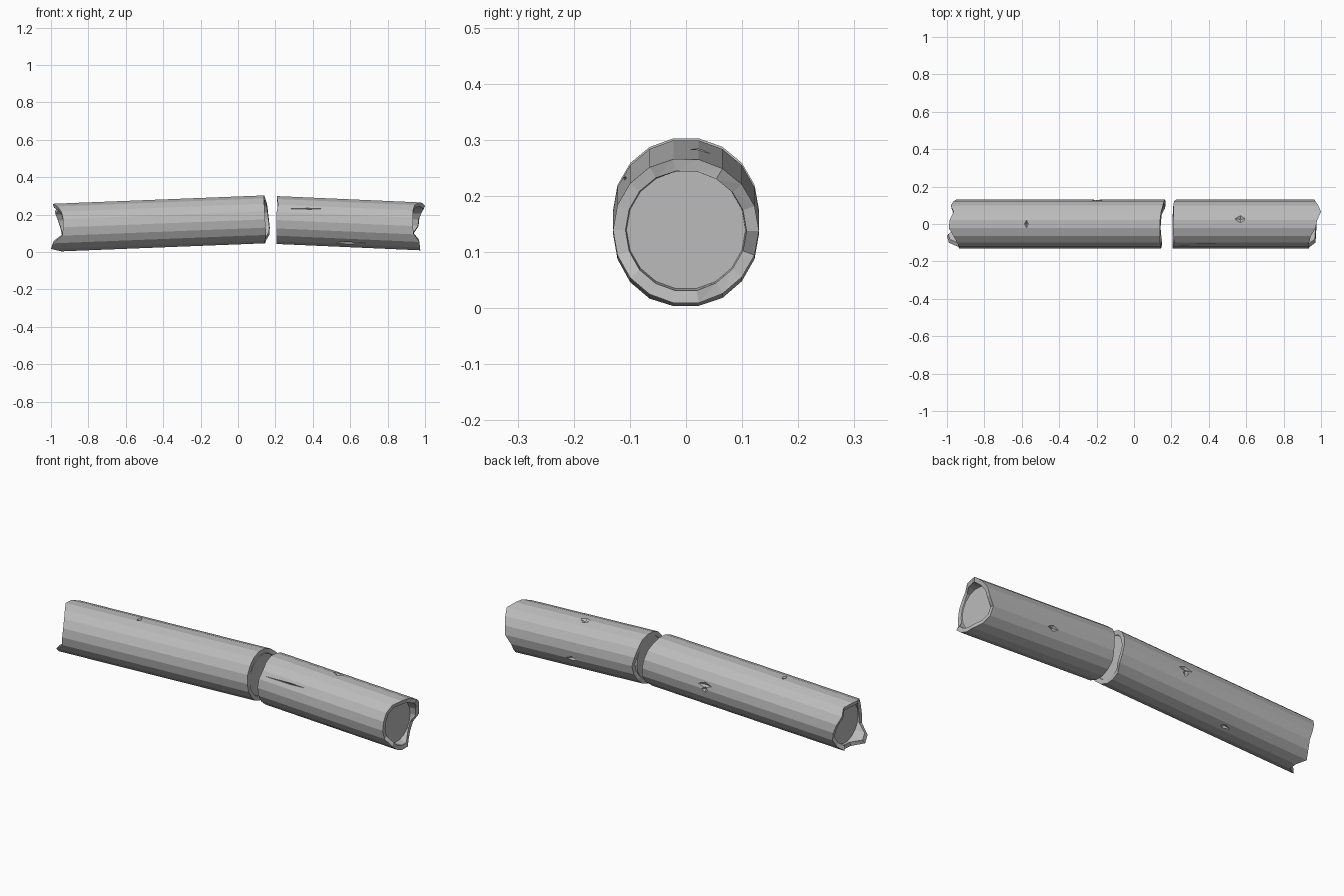
import bpy, bmesh, math
from mathutils import Vector

if "Cube" in bpy.data.objects:
    bpy.data.objects.remove(bpy.data.objects["Cube"])

SIDES, R, R_IN = 18, 0.13, 0.106

stone = bpy.data.materials.new("grey_stone")
stone.use_nodes = True
grey = (0.5, 0.5, 0.5, 1)
stone.diffuse_color = grey
bsdf = stone.node_tree.nodes["Principled BSDF"]
bsdf.inputs["Base Color"].default_value = grey
bsdf.inputs["Roughness"].default_value = 0.9


def finish(bm, name):
    bmesh.ops.recalc_face_normals(bm, faces=bm.faces[:])
    mesh = bpy.data.meshes.new(name)
    bm.to_mesh(mesh)
    bm.free()
    mesh.materials.append(stone)
    ob = bpy.data.objects.new(name, mesh)
    bpy.context.collection.objects.link(ob)
    return ob


def bridge(bm, a, b, tri=False):
    for i in range(SIDES):
        j = (i + 1) % SIDES
        if tri:
            bm.faces.new((a[i], a[j], b[j]))
            bm.faces.new((a[i], b[j], b[i]))
        else:
            bm.faces.new((a[i], a[j], b[j], b[i]))


def column_piece(name, axis, start, end, start_floor, end_floor):
    """Tilted 18-sided shaft; start and end list the rim reach round the circle."""
    bm = bmesh.new()

    def ring(radius, reach):
        verts = []
        for i, x in enumerate(reach):
            a = math.tau * i / SIDES
            verts.append(bm.verts.new((x, radius * math.cos(a),
                                       axis(x) + radius * math.sin(a))))
        return verts

    outer = [ring(R, start), ring(R, end)]
    bridge(bm, outer[0], outer[1])
    for rim, reach, floor in ((outer[0], start, start_floor),
                              (outer[1], end, end_floor)):
        # rim top, inner wall and sunken core
        lip = ring(R_IN + 0.002, [x + 0.1 * (floor - x) for x in reach])
        core = ring(R_IN, [floor] * SIDES)
        bridge(bm, rim, lip, True)
        bridge(bm, lip, core, True)
        bm.faces.new(core)
    return finish(bm, name)


def chip(piece, axis, x, angle, length, width, depth=0.012):
    """Cut a small diamond-shaped nick into the shaft surface."""
    a = math.radians(angle)
    out = Vector((0, math.cos(a), math.sin(a)))
    side = Vector((0, -math.sin(a), math.cos(a)))
    along = Vector((1, 0, 0))
    mid = Vector((x, 0, axis(x))) + out * R
    bm = bmesh.new()
    corners = [bm.verts.new(mid + v + out * 0.006) for v in
               (along * length, side * width, along * -length, side * -width)]
    poles = [bm.verts.new(mid - out * depth), bm.verts.new(mid + out * 0.03)]
    for i in range(4):
        for p in poles:
            bm.faces.new((corners[i], corners[(i + 1) % 4], p))
    cutter = finish(bm, "chip_cutter")
    cutter.hide_render = True
    mod = piece.modifiers.new("chip", "BOOLEAN")
    mod.operation, mod.solver, mod.object = "DIFFERENCE", "EXACT", cutter
    bpy.context.view_layer.objects.active = piece
    bpy.ops.object.modifier_apply(modifier=mod.name)
    bpy.data.objects.remove(cutter)


def long_axis(x):
    return 0.132 + (x + 0.94) * 0.0395


def short_axis(x):
    return 0.171 - (x - 0.21) * 0.044


# Rim reach, starting at +y and turning over the top
long_outer = [-.95, -.965, -.98, -.965, -.985, -.99, -.965, -.945, -.935,
              -.935, -.94, -.99, -1.0, -.945, -.94, -.97, -.95, -.94]
long_break = [.165, .16, .155, .145, .14, .138, .138, .14, .142,
              .145, .148, .15, .145, .142, .145, .15, .168, .17]
short_break = [.225, .215, .21, .212, .21, .208, .21, .215, .207,
               .205, .205, .205, .205, .205, .205, .208, .21, .22]
short_outer = [.965, .97, .985, 1.0, .98, .97, .945, .936, .935,
               .935, .94, .97, .973, .975, .975, .95, .936, .936]

long_piece = column_piece("long_column_piece", long_axis,
                          long_outer, long_break, -0.93, 0.142)
short_piece = column_piece("short_column_piece", short_axis,
                           short_break, short_outer, 0.212, 0.93)

# Nicks on the long piece: top, back and underside
for x, angle, length, width in ((-.575, 90, .02, .04), (-.2, 10, .07, .025),
                                (-.2, 0, .025, .035), (-.5, 290, .05, .02)):
    chip(long_piece, long_axis, x, angle, length, width)

# Nicks on the short piece: top, back and lower front, then the long crack
for x, angle, length, width in ((.57, 78, .045, .04), (.58, 340, .05, .025),
                                (.58, 235, .14, .015), (.38, 148, .2, .006)):
    chip(short_piece, short_axis, x, angle, length, width)
